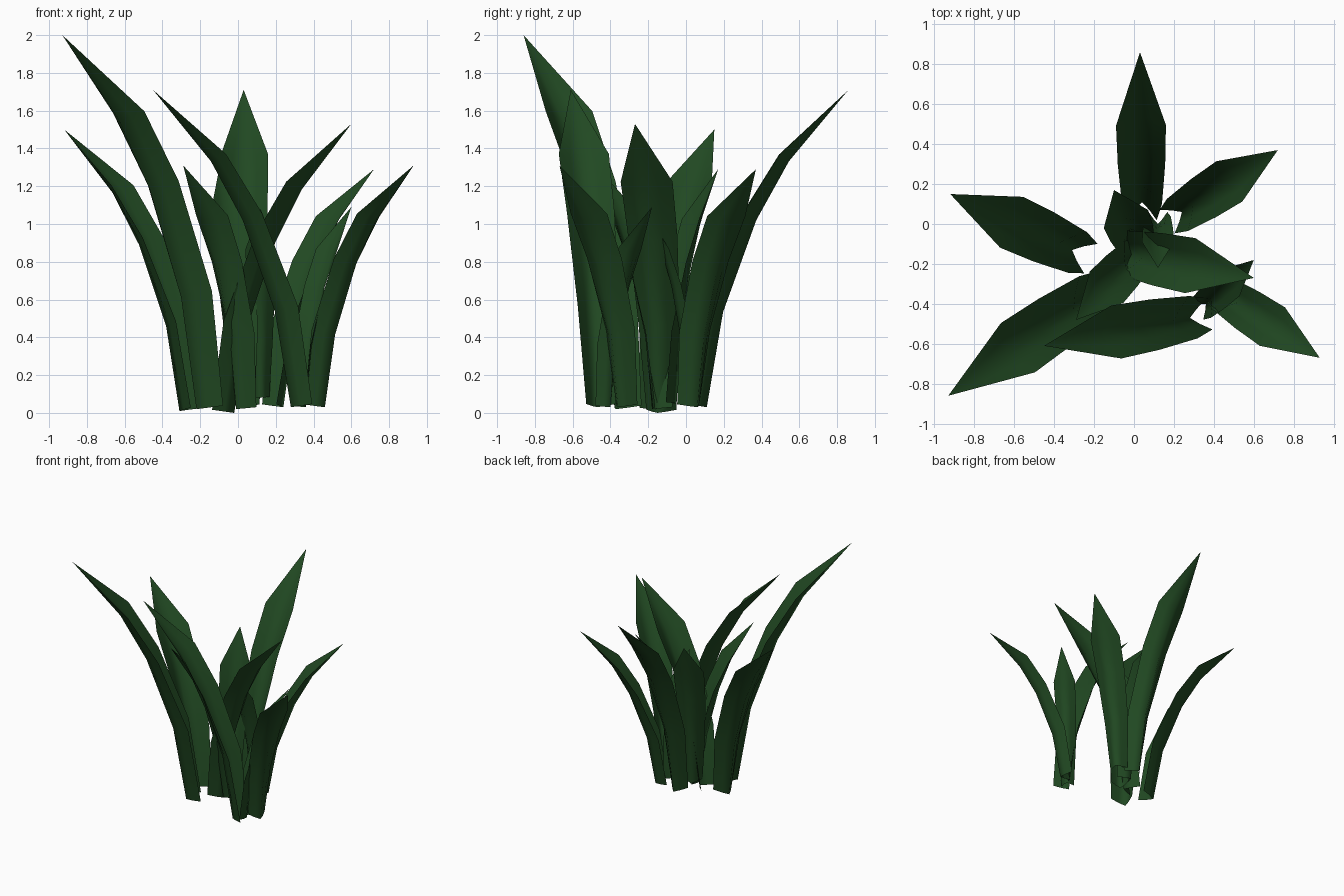
import bpy
from mathutils import Vector

if "Cube" in bpy.data.objects:
    bpy.data.objects.remove(bpy.data.objects["Cube"])

green = bpy.data.materials.new("leaf_green")
green.diffuse_color = (0.015, 0.066, 0.016, 1)
green.use_nodes = True
green.node_tree.nodes["Principled BSDF"].inputs["Base Color"].default_value = green.diffuse_color

# Leaf profile rows: outward reach, height, half-width factor, channel depth factor
ROWS = [(0.0, 0.0, 0.58, 0.75), (0.115, 0.30, 0.80, 0.80), (0.35, 0.59, 0.95, 0.65),
        (0.58, 0.775, 1.0, 0.50), (1.0, 1.0, 0.0, 0.0)]
ACROSS = (-1, -0.5, 0, 0.5, 1)


def leaf(name, base, tip, half):
    """Arching channelled leaf, midrib from base to tip, edges curled inward."""
    base, tip = Vector(base), Vector(tip)
    up = Vector((0, 0, 1))
    run = Vector((tip.x - base.x, tip.y - base.y, 0))
    out = run.normalized()
    side = out.cross(up)
    mid = [base + run * r + up * (tip.z - base.z) * h for r, h, _, _ in ROWS]
    verts, faces = [], []
    n = len(ACROSS)
    for i in range(len(ROWS) - 1):
        w, d = ROWS[i][2:]
        tangent = (mid[i + 1] - mid[max(i - 1, 0)]).normalized()
        inward = side.cross(tangent)
        if inward.dot(out) > 0:
            inward.negate()
        for u in ACROSS:
            verts.append(mid[i] + side * u * w * half + inward * abs(u) ** 1.2 * d * half)
    for i in range(len(ROWS) - 2):
        for j in range(n - 1):
            a = i * n + j
            faces.append((a, a + 1, a + n + 1, a + n))
    # Pointed end
    verts.append(tip)
    last = (len(ROWS) - 2) * n
    for j in range(n - 1):
        faces.append((last + j, last + j + 1, len(verts) - 1))
    me = bpy.data.meshes.new(name)
    me.from_pydata(verts, [], faces)
    me.materials.append(green)
    for p in me.polygons:
        p.use_smooth = True
    ob = bpy.data.objects.new(name, me)
    bpy.context.collection.objects.link(ob)


# Large outer leaves
leaf("leaf_back", (0.04, 0.11, 0.03), (0.03, 0.86, 1.71), 0.125)
leaf("leaf_back_right", (0.24, 0.06, 0.03), (0.72, 0.37, 1.29), 0.12)
leaf("leaf_left", (-0.31, -0.13, 0.01), (-0.92, 0.15, 1.50), 0.14)
leaf("leaf_front_left", (-0.22, -0.37, 0.02), (-0.93, -0.86, 2.0), 0.15)
leaf("leaf_front_crossing", (0.28, -0.47, 0.03), (-0.45, -0.61, 1.71), 0.135)
leaf("leaf_front_right", (0.46, -0.36, 0.03), (0.93, -0.67, 1.31), 0.115)
# Inner leaves
leaf("leaf_inner_left", (-0.01, -0.18, 0.02), (-0.29, -0.48, 1.31), 0.115)
leaf("leaf_inner_right", (-0.02, -0.15, 0.0), (0.60, -0.27, 1.53), 0.14)
# Small leaves
leaf("leaf_small_right", (0.36, -0.40, 0.03), (0.60, -0.18, 1.09), 0.085)
leaf("leaf_small_back", (-0.01, -0.05, 0.05), (-0.10, 0.17, 1.29), 0.12)
leaf("leaf_small_centre", (0.12, 0.0, 0.08), (0.12, -0.22, 1.08), 0.08)
